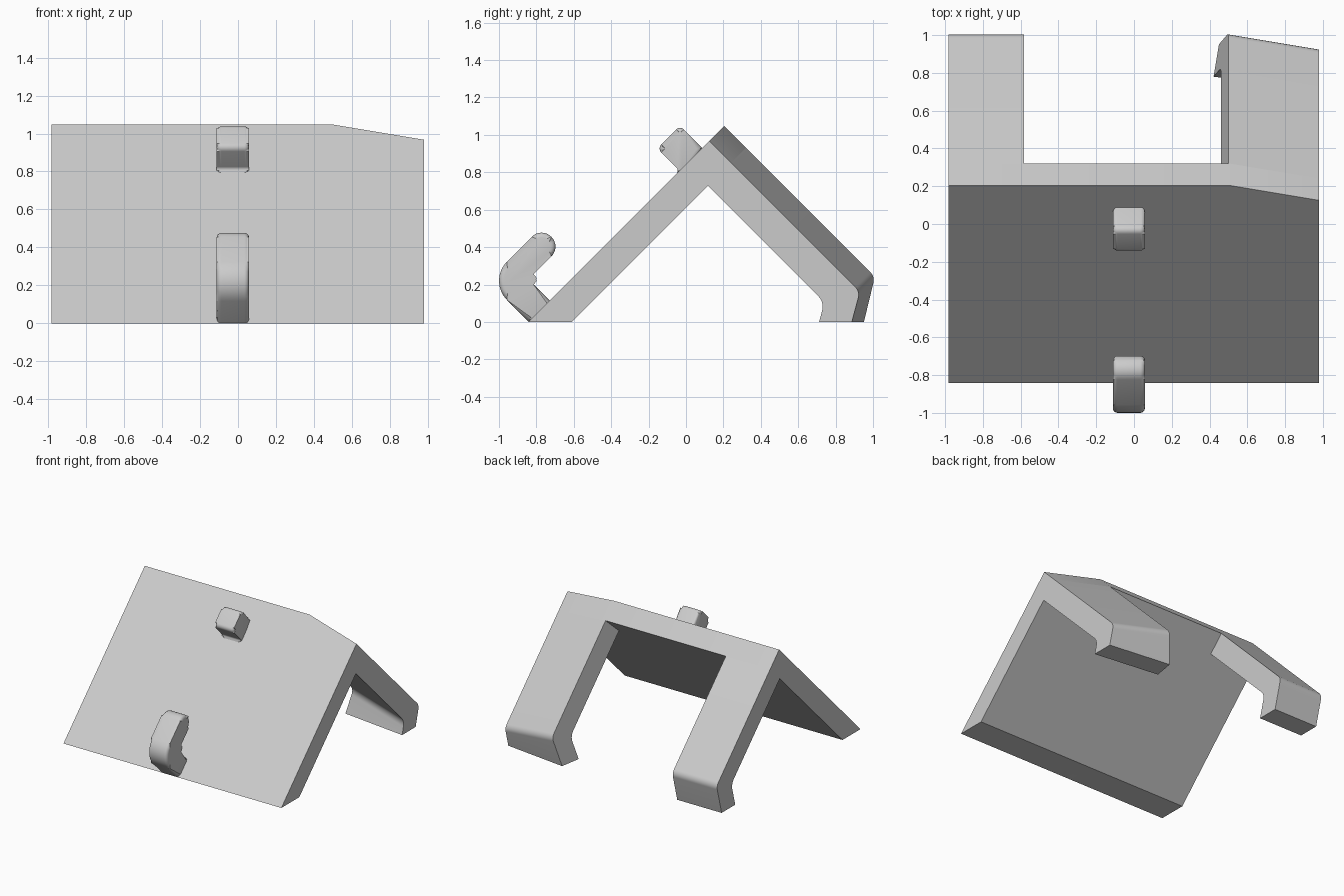
import bpy, bmesh, math
from mathutils import Vector

if "Cube" in bpy.data.objects:
    bpy.data.objects.remove(bpy.data.objects["Cube"])

grey = bpy.data.materials.new("light_grey")
grey.use_nodes = True
grey.diffuse_color = (0.6, 0.6, 0.6, 1)
grey.node_tree.nodes["Principled BSDF"].inputs["Base Color"].default_value = (0.6, 0.6, 0.6, 1)

LEFT, RIGHT = 0.98, -0.983
KINK = 0.5            # x where the tilted side begins
SHEAR = 0.1667        # drop of the tilted side per unit of x
RIDGE = Vector((KINK, 0.205, 1.047))


def rounded(points, steps=8):
    """Turn (y, z, radius) corners into an outline with arcs."""
    out = []
    for i, (y, z, r) in enumerate(points):
        p = Vector((y, z))
        if r == 0:
            out.append(p)
            continue
        a = (Vector(points[i - 1][:2]) - p).normalized()
        b = (Vector(points[(i + 1) % len(points)][:2]) - p).normalized()
        half = a.angle(b) / 2
        centre = p + (a + b).normalized() * r / math.sin(half)
        reach = r / math.tan(half)
        va, vb = p + a * reach - centre, p + b * reach - centre
        w = va.angle(vb)
        for k in range(steps + 1):
            t = k / steps
            out.append(centre + (va * math.sin((1 - t) * w) + vb * math.sin(t * w)) / math.sin(w))
    return out


def prism(name, outline, x0, x1, shear=0, cuts=(), bevel=0):
    """Extrude a y-z outline along x, trim it by planes, soften the rims."""
    bm = bmesh.new()
    ends = []
    for x in (x0, x1):
        drop = shear * (x - KINK)
        ends.append([bm.verts.new((x, p.x - drop, p.y - drop)) for p in outline])
    caps = [bm.faces.new(e) for e in ends]
    n = len(outline)
    for i in range(n):
        j = (i + 1) % n
        bm.faces.new((ends[0][i], ends[0][j], ends[1][j], ends[1][i]))
    if bevel:
        rims = {e for f in caps for e in f.edges}
        bmesh.ops.bevel(bm, geom=list(rims), offset=bevel, segments=4, profile=0.5,
                        affect='EDGES', clamp_overlap=False)
    for point, normal in cuts:
        bmesh.ops.bisect_plane(bm, geom=bm.verts[:] + bm.edges[:] + bm.faces[:],
                               plane_co=point, plane_no=normal, clear_outer=True)
        bmesh.ops.holes_fill(bm, edges=[e for e in bm.edges if e.is_boundary], sides=0)
    bmesh.ops.recalc_face_normals(bm, faces=bm.faces[:])
    mesh = bpy.data.meshes.new(name)
    bm.to_mesh(mesh)
    bm.free()
    mesh.materials.append(grey)
    obj = bpy.data.objects.new(name, mesh)
    bpy.context.collection.objects.link(obj)
    bpy.ops.object.select_all(action='DESELECT')
    obj.select_set(True)
    bpy.context.view_layer.objects.active = obj
    bpy.ops.object.shade_smooth_by_angle(angle=math.radians(30))
    return obj


# Trimming planes
floor = ((0, 0, 0), (0, 0, -1))
tilted_top = (RIDGE, (2 * SHEAR, 1, 1))
leg_side = (RIDGE, (-2, 2 * SHEAR, 2 * SHEAR))

# Sloping front plate, its top edge falling away on the tilted side
plate = rounded([(-0.842, 0, 0), (-0.61, 0, 0), (0.321, 0.931, 0), (0.205, 1.047, 0)])
prism("front_plate", plate, RIGHT, LEFT, cuts=[tilted_top])

# Back legs with bent feet
leg = rounded([(0.321, 0.931, 0), (1.01, 0.242, 0.06), (0.905, -0.15, 0),
               (0.73, -0.15, 0), (0.82, 0.185, 0.08), (0.1975, 0.8075, 0)])
prism("right_leg", leg, RIGHT, -0.583, cuts=[floor])
prism("left_leg", leg, 0.38, LEFT, SHEAR, cuts=[leg_side, floor])

# Lower hook and upper peg on the front plate
hook = rounded([(-0.84, 0, 0), (-1.06, 0.22, 0.145), (-0.7725, 0.5075, 0.073),
                (-0.6675, 0.4025, 0.073), (-0.8425, 0.2275, 0.04),
                (-0.69, 0.075, 0), (-0.765, 0, 0)])
prism("lower_hook", hook, -0.112, 0.058, bevel=0.025)

peg = rounded([(0.09, 0.928, 0), (-0.032, 1.05, 0.03), (-0.153, 0.927, 0.03),
               (-0.043, 0.817, 0.02), (-0.05, 0.785, 0), (0, 0.8, 0)])
prism("upper_peg", peg, -0.112, 0.058, bevel=0.025)
